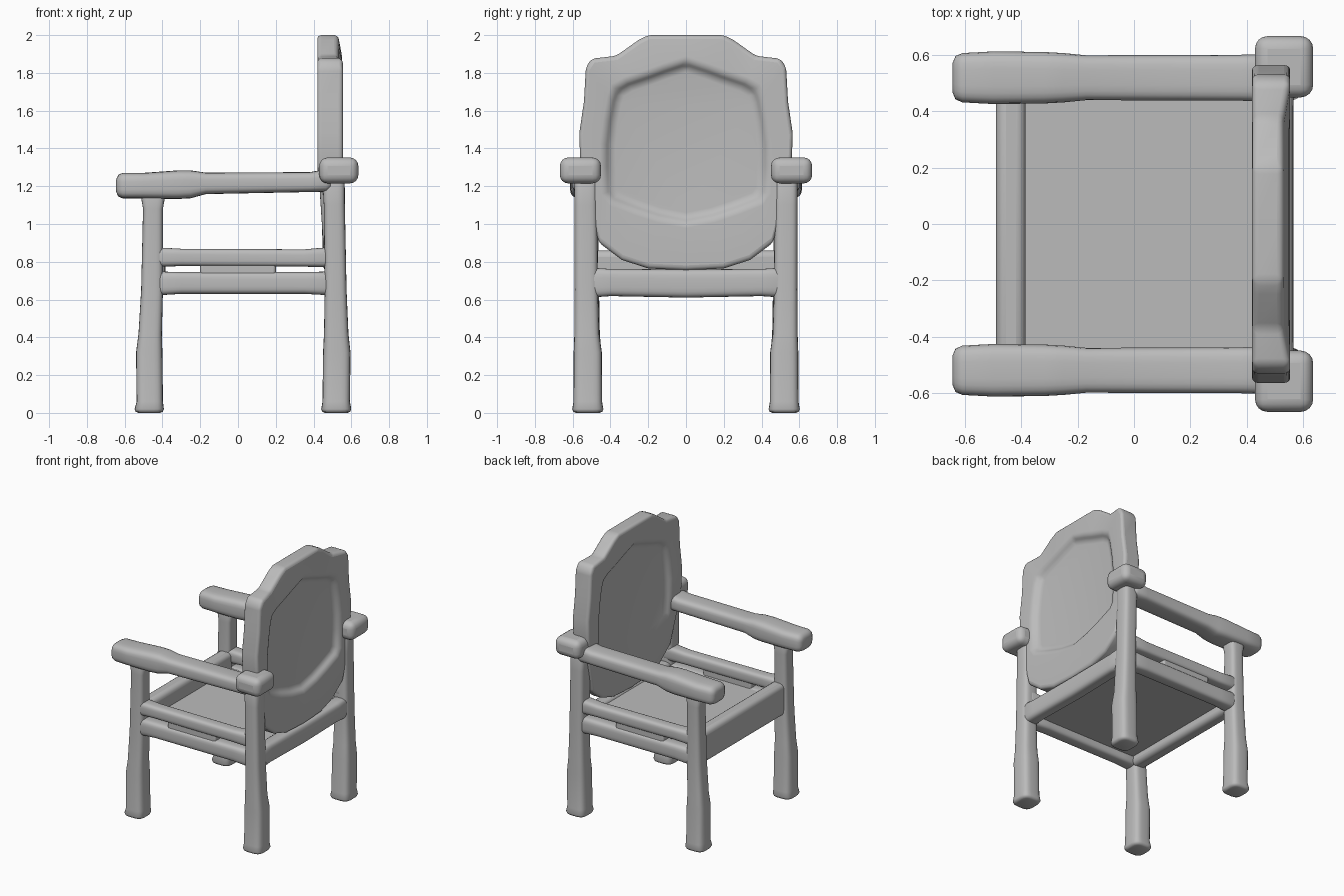
import bpy, bmesh, math

cube = bpy.data.objects.get("Cube")
if cube:
    bpy.data.objects.remove(cube, do_unlink=True)

GREY = (0.5, 0.5, 0.5, 1)
mat = bpy.data.materials.new("plain grey")
mat.use_nodes = True
mat.diffuse_color = GREY
mat.node_tree.nodes["Principled BSDF"].inputs["Base Color"].default_value = GREY


def finish(name, bm, bevel=0.0, angle=60):
    """Turn a bmesh into a smooth shaded object."""
    bmesh.ops.recalc_face_normals(bm, faces=bm.faces)
    mesh = bpy.data.meshes.new(name)
    bm.to_mesh(mesh)
    bm.free()
    mesh.materials.append(mat)
    ob = bpy.data.objects.new(name, mesh)
    bpy.context.collection.objects.link(ob)
    if bevel:
        mod = ob.modifiers.new("soft edges", 'BEVEL')
        mod.width = bevel
        mod.segments = 4
        mod.limit_method = 'ANGLE'
        mod.angle_limit = math.radians(25)
    bpy.ops.object.select_all(action='DESELECT')
    ob.select_set(True)
    bpy.context.view_layer.objects.active = ob
    bpy.ops.object.shade_smooth_by_angle(angle=math.radians(angle))
    return ob


def bar(name, axis, stations, end=0.02, sides=24):
    """Loft rounded-square rings; station = (along, centre a, centre b, half a, half b)."""
    def cap(s, away, shrink):
        return (s[0] + away, s[1], s[2], s[3] - shrink, s[4] - shrink)
    first, last = stations[0], stations[-1]
    rows = [cap(first, 0, end), cap(first, end * 0.3, end * 0.3), cap(first, end, 0)]
    rows += stations[1:-1]
    rows += [cap(last, -end, 0), cap(last, -end * 0.3, end * 0.3), cap(last, 0, end)]
    bm = bmesh.new()
    rings = []
    for along, ca, cb, ha, hb in rows:
        ring = []
        for i in range(sides):
            t = math.tau * (i + 0.5) / sides
            c, s = math.cos(t), math.sin(t)
            p = [ca + ha * math.copysign(abs(c) ** 0.55, c),
                 cb + hb * math.copysign(abs(s) ** 0.55, s)]
            p.insert(axis, along)
            ring.append(bm.verts.new(p))
        rings.append(ring)
    for r0, r1 in zip(rings, rings[1:]):
        for i in range(sides):
            j = (i + 1) % sides
            bm.faces.new((r0[i], r0[j], r1[j], r1[i]))
    bm.faces.new(rings[0])
    bm.faces.new(rings[-1])
    return finish(name, bm)


def box(name, lo, hi, bevel):
    bm = bmesh.new()
    bmesh.ops.create_cube(bm, size=1)
    for v in bm.verts:
        v.co = [lo[k] + (v.co[k] + 0.5) * (hi[k] - lo[k]) for k in range(3)]
    return finish(name, bm, bevel)


# Legs, arms and side rails, one set per side
for side, s in (("near", -1), ("far", 1)):
    y = 0.52 * s
    bar(f"{side}_front_leg", 2, [
        (0, -0.47, y, 0.078, 0.08), (0.06, -0.467, y, 0.07, 0.075),
        (0.32, -0.47, y, 0.07, 0.072), (0.42, -0.465, y, 0.062, 0.064),
        (0.65, -0.455, y, 0.058, 0.06), (1.08, -0.45, y, 0.053, 0.055),
        (1.2, -0.45, y, 0.07, 0.06)])
    bar(f"{side}_back_leg", 2, [
        (0, 0.52, y, 0.08, 0.083), (0.06, 0.52, y, 0.073, 0.076),
        (0.32, 0.523, y, 0.073, 0.075), (0.42, 0.52, y * 1.01, 0.065, 0.066),
        (0.65, 0.517, y * 1.015, 0.058, 0.062), (1.1, 0.51, y * 1.02, 0.056, 0.06),
        (1.28, 0.505, y * 1.02, 0.06, 0.06)])
    bar(f"{side}_arm", 0, [
        (-0.645, y, 1.203, 0.088, 0.068), (-0.5, y, 1.203, 0.094, 0.068),
        (-0.32, y, 1.208, 0.092, 0.076), (-0.25, y, 1.21, 0.088, 0.074),
        (-0.17, y, 1.215, 0.08, 0.057), (0.38, y, 1.222, 0.082, 0.053),
        (0.5, y, 1.23, 0.085, 0.06)], 0.035)
    ya, yb = sorted((0.45 * s, 0.668 * s))
    box(f"{side}_arm_knob", (0.43, ya, 1.215), (0.637, yb, 1.352), 0.045)
    bar(f"{side}_upper_rail", 0, [
        (-0.46, y, 0.825, 0.055, 0.052), (-0.3, y, 0.823, 0.048, 0.046),
        (0.35, y, 0.82, 0.048, 0.046), (0.53, y, 0.825, 0.055, 0.055)])
    bar(f"{side}_lower_rail", 0, [
        (-0.46, y, 0.685, 0.055, 0.064), (-0.3, y, 0.688, 0.05, 0.058),
        (0.35, y, 0.688, 0.05, 0.058), (0.53, y, 0.685, 0.055, 0.064)])
    box(f"{side}_rail_filler", (-0.2, y - 0.035, 0.72), (0.2, y + 0.035, 0.8), 0.015)

# Seat with front board and back rail
box("front_board", (-0.49, -0.5, 0.62), (-0.385, 0.5, 0.86), 0.035)
bar("back_rail", 1, [
    (-0.53, 0.515, 0.69, 0.055, 0.08), (-0.4, 0.515, 0.69, 0.052, 0.072),
    (0, 0.515, 0.685, 0.052, 0.075), (0.4, 0.515, 0.69, 0.052, 0.072),
    (0.53, 0.515, 0.69, 0.055, 0.08)])
box("seat", (-0.43, -0.5, 0.685), (0.5, 0.5, 0.74), 0.015)

# Backrest: outer outline and recess outline, half of each, as (y, z)
OUTER = [(0, 2), (0.2, 2), (0.25, 1.975), (0.37, 1.89), (0.5, 1.875), (0.53, 1.83),
         (0.54, 1.65), (0.565, 1.48), (0.56, 1.33), (0.53, 1.15), (0.46, 0.9),
         (0.34, 0.81), (0.2, 0.765), (0, 0.755)]
INNER = [(0, 1.865), (0.12, 1.825), (0.2, 1.795), (0.32, 1.755), (0.38, 1.72), (0.4, 1.66),
         (0.42, 1.55), (0.435, 1.42), (0.435, 1.3), (0.43, 1.16), (0.4, 1.12),
         (0.27, 1.07), (0.15, 1.03), (0, 1.0)]


def loop(half):
    return half + [(-y, z) for y, z in reversed(half[1:-1])]


def frame_x(z, back):
    if back:
        return 0.53 if z > 1.88 else 0.555
    return 0.42 if z > 1.25 else 0.42 + 0.03 * min(1, (1.25 - z) / 0.2)


bm = bmesh.new()
outer, inner = loop(OUTER), loop(INNER)
floor = [(y * 0.91, 1.42 + (z - 1.42) * 0.91) for y, z in inner]
n = len(outer)
rims = []
for back in (False, True):
    rings = [[bm.verts.new((frame_x(z, back), y, z)) for y, z in ring] for ring in (outer, inner)]
    rings.append([bm.verts.new((0.515 if back else 0.455, y, z)) for y, z in floor])
    for a, b in zip(rings, rings[1:]):
        for i in range(n):
            j = (i + 1) % n
            bm.faces.new((a[i], a[j], b[j], b[i]))
    bm.faces.new(rings[2])
    rims.append(rings[0])
for i in range(n):
    j = (i + 1) % n
    bm.faces.new((rims[0][i], rims[0][j], rims[1][j], rims[1][i]))
finish("backrest", bm, 0.022)
